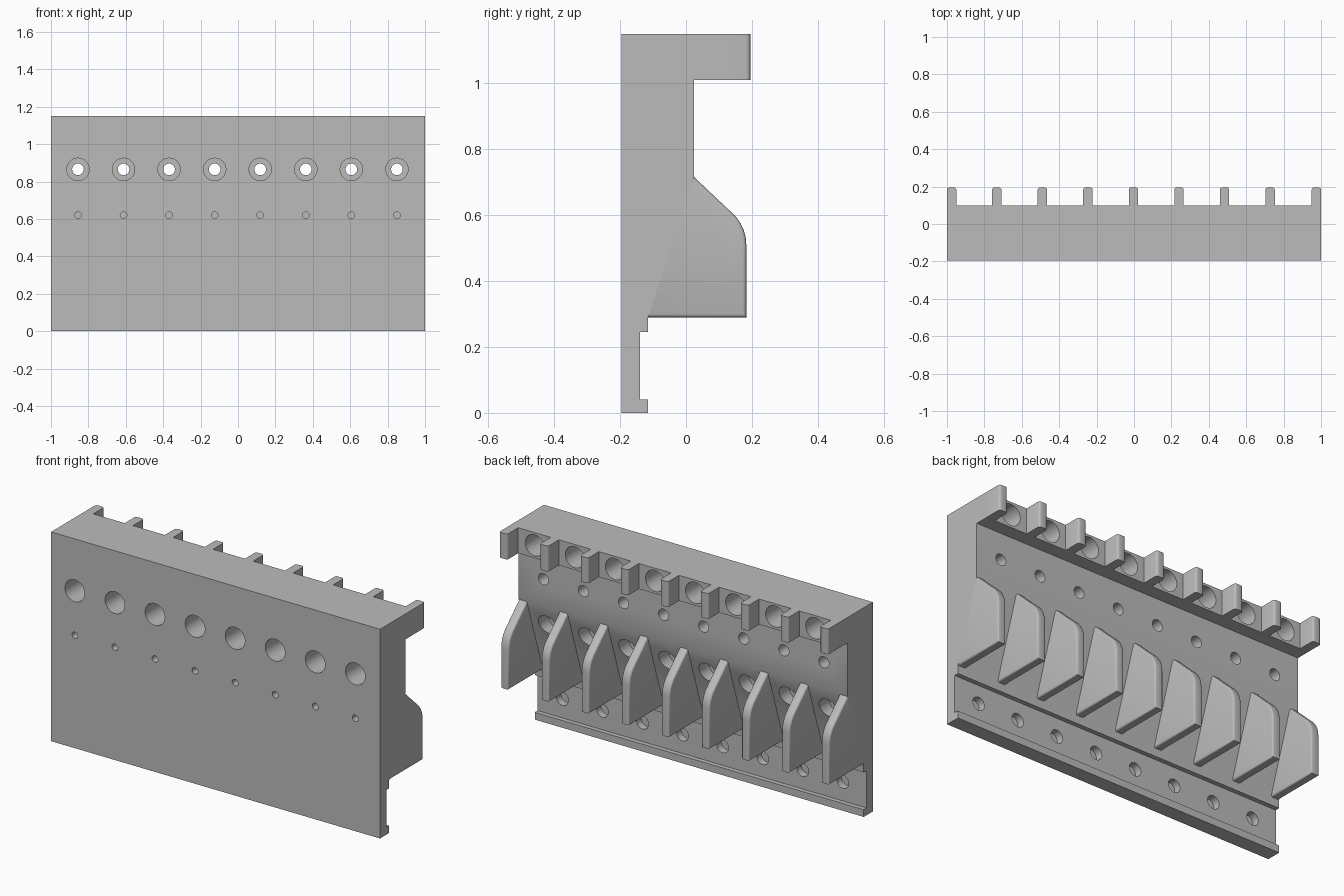
import bpy, bmesh, math
from mathutils import Matrix

cube = bpy.data.objects.get("Cube")
if cube:
    bpy.data.objects.remove(cube, do_unlink=True)

grey = bpy.data.materials.new("moulded_grey")
grey.use_nodes = True
grey.diffuse_color = (0.5, 0.5, 0.5, 1)
grey.node_tree.nodes["Principled BSDF"].inputs["Base Color"].default_value = (0.5, 0.5, 0.5, 1)

PITCH = 0.2436
RIB = 0.05
BAYS = 8
BACK = 0.195


def make_object(name, bm):
    bmesh.ops.recalc_face_normals(bm, faces=bm.faces)
    mesh = bpy.data.meshes.new(name)
    bm.to_mesh(mesh)
    bm.free()
    mesh.materials.append(grey)
    obj = bpy.data.objects.new(name, mesh)
    bpy.context.collection.objects.link(obj)
    return obj


def extrude_x(bm, profile, x0, x1):
    """Extrude a (y, z) outline from x0 to x1."""
    face = bm.faces.new([bm.verts.new((x0, y, z)) for y, z in profile])
    geom = bmesh.ops.extrude_face_region(bm, geom=[face])["geom"]
    verts = [g for g in geom if isinstance(g, bmesh.types.BMVert)]
    bmesh.ops.translate(bm, verts=verts, vec=(x1 - x0, 0, 0))


def bore(bm, x, z, steps, sides=32):
    """Stepped round solid along y; steps are (y, radius)."""
    rings = []
    for y, r in steps:
        rings.append([bm.verts.new((x + r * math.cos(a), y, z + r * math.sin(a)))
                      for a in (math.tau * i / sides for i in range(sides))])
    for lower, upper in zip(rings, rings[1:]):
        for i in range(sides):
            j = (i + 1) % sides
            bm.faces.new((lower[i], lower[j], upper[j], upper[i]))
    bm.faces.new(rings[0])
    bm.faces.new(rings[-1])


def smooth(obj):
    bpy.ops.object.select_all(action='DESELECT')
    obj.select_set(True)
    bpy.context.view_layer.objects.active = obj
    bpy.ops.object.shade_smooth_by_angle(angle=math.radians(32))


# Main body: mounting face, top ledge, sloped lower wall and label channel
bm = bmesh.new()
extrude_x(bm, [(-BACK, 0), (-0.115, 0), (-0.115, 0.04), (-0.14, 0.04),
               (-0.14, 0.245), (-0.115, 0.245), (-0.115, 0.29), (0.025, 0.715),
               (0.025, 1.01), (0.1, 1.01), (0.1, 1.15), (-BACK, 1.15)], -1, 1)
body = make_object("terminal_body", bm)

# Holes in every bay
bm = bmesh.new()
for i in range(BAYS):
    x = (i - (BAYS - 1) / 2) * PITCH - 0.003
    bore(bm, x, 0.865, [(-0.3, 0.06), (-0.06, 0.06), (-0.06, 0.031), (0.2, 0.031)])
    bore(bm, x, 0.62, [(-0.3, 0.018), (-0.14, 0.018)], 16)
    bore(bm, x, 0.6, [(-0.1, 0.055), (0.2, 0.055)])
    bore(bm, x, 1.08, [(-0.03, 0.058), (0.2, 0.058)])
    bore(bm, x, 0.145, [(-0.18, 0.036), (-0.05, 0.036)])
cutter = make_object("hole_cutter", bm)
cutter.hide_render = True

mod = body.modifiers.new("holes", 'BOOLEAN')
mod.operation = 'DIFFERENCE'
mod.solver = 'EXACT'
mod.object = cutter
bpy.ops.object.select_all(action='DESELECT')
body.select_set(True)
bpy.context.view_layer.objects.active = body
bpy.ops.object.modifier_apply(modifier=mod.name)
bpy.data.objects.remove(cutter, do_unlink=True)
smooth(body)

# Outlines of the upper teeth and the lower divider fins
tooth = [(0.1, 1.01), (BACK, 1.01), (BACK, 1.15), (0.1, 1.15)]
fin = [(-0.115, 0.29), (0.183, 0.29), (0.183, 0.51)]
fin += [(0.053 + 0.13 * math.cos(a), 0.51 + 0.13 * math.sin(a))
        for a in (math.radians(d) for d in range(10, 51, 10))]
fin += [(0.025, 0.715)]


def divider(name, profile, x, keep, width):
    bm = bmesh.new()
    x0 = max(-1, x - RIB / 2)
    x1 = min(1, x + RIB / 2)
    extrude_x(bm, profile, x0, x1)
    edges = [e for e in bm.edges
             if abs(e.verts[0].co.x - e.verts[1].co.x) < 1e-5
             and keep((e.verts[0].co + e.verts[1].co) / 2)]
    bmesh.ops.bevel(bm, geom=edges, offset=width, segments=3, profile=0.5,
                    affect='EDGES', clamp_overlap=True)
    smooth(make_object(name, bm))


# Dividers between bays, the end ones flush with the body ends
for i in range(BAYS + 1):
    x = (i - BAYS / 2) * PITCH - 0.003
    x = -1 + RIB / 2 if i == 0 else 1 - RIB / 2 if i == BAYS else x
    divider("upper_tooth", tooth, x, lambda c: c.y > BACK - 0.01, 0.012)
    divider("lower_fin", fin, x, lambda c: c.y > 0, 0.01)
